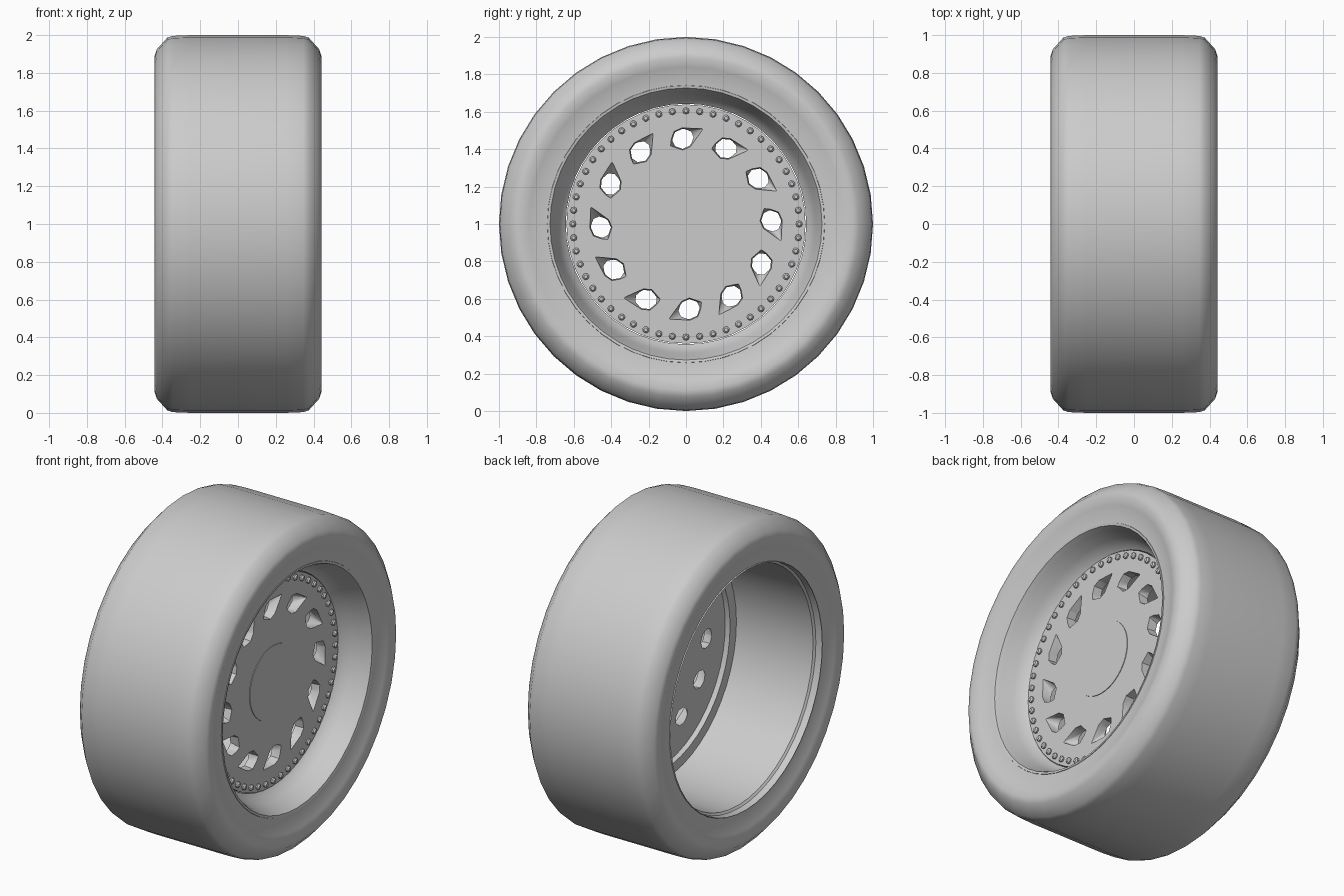
import bpy, bmesh
from math import sin, cos, pi, radians
from mathutils import Vector

if "Cube" in bpy.data.objects:
    bpy.data.objects.remove(bpy.data.objects["Cube"])

AXIS_Z = 1.0


def pt(x, r, a):
    """Point at axial position x, radius r, angle a around the axle."""
    return Vector((x, r * cos(a), AXIS_Z + r * sin(a)))


def finish(name, bm, angle=40):
    bmesh.ops.recalc_face_normals(bm, faces=bm.faces)
    me = bpy.data.meshes.new(name)
    bm.to_mesh(me)
    bm.free()
    ob = bpy.data.objects.new(name, me)
    bpy.context.collection.objects.link(ob)
    smooth(ob, angle)
    return ob


def smooth(ob, angle):
    bpy.ops.object.select_all(action='DESELECT')
    ob.select_set(True)
    bpy.context.view_layer.objects.active = ob
    bpy.ops.object.shade_smooth_by_angle(angle=radians(angle))


def revolve(name, profile, segs, angle=40):
    """Closed (x, r) profile swept around the axle."""
    bm = bmesh.new()
    rings = [[bm.verts.new(pt(x, r, 2 * pi * i / segs)) for x, r in profile]
             for i in range(segs)]
    n = len(profile)
    for i in range(segs):
        a, b = rings[i], rings[(i + 1) % segs]
        for j in range(n):
            k = (j + 1) % n
            bm.faces.new((a[j], a[k], b[k], b[j]))
    return finish(name, bm, angle)


def plug(name, x0, x1, r, segs):
    """Solid disc with flat caps."""
    bm = bmesh.new()
    rings = [[bm.verts.new(pt(x, r, 2 * pi * i / segs)) for i in range(segs)] for x in (x0, x1)]
    for ring in rings:
        bm.faces.new(ring)
    for i in range(segs):
        k = (i + 1) % segs
        bm.faces.new((rings[0][i], rings[0][k], rings[1][k], rings[1][i]))
    return finish(name, bm)


# Tire: flat tread, chamfered shoulders, sidewalls dipping gently to the bead
half = [(0.25, 1.0), (0.345, 0.996), (0.375, 0.986), (0.43, 0.925),
        (0.441, 0.89), (0.425, 0.84), (0.41, 0.79), (0.405, 0.74)]
revolve("tire", half[::-1] + [(-x, r) for x, r in half], 40)

# Rim: dished front lip, inner flange, deep open barrel at the back
revolve("rim", [(0.39, 0.748), (0.408, 0.741), (0.405, 0.727), (0.37, 0.712),
                (0.30, 0.69), (0.25, 0.665), (0.23, 0.643), (0.15, 0.643),
                (0.15, 0.705), (0.0, 0.712), (-0.36, 0.722), (-0.37, 0.735),
                (-0.412, 0.738), (-0.39, 0.748)], 48)

# Wheel face with twelve tear-drop scoops
FRONT, BACK = 0.235, 0.18
face = plug("wheel_face", BACK, FRONT, 0.639, 48)

cut = bmesh.new()
for i in range(12):
    base = radians(2.5 + 30 * i)
    c = pt(0, 0.455, base)
    out = Vector((0, cos(base), sin(base)))
    cw = Vector((0, sin(base), -cos(base)))
    vs = []
    for x, rad in ((BACK - 0.01, 0.052), (FRONT + 0.005, 0.06)):
        for k in range(8):
            t = 2 * pi * k / 8
            vs.append(cut.verts.new(c + Vector((x, 0, 0)) + rad * (out * cos(t) + cw * sin(t))))
    # sloping ramp towards the tip
    for s, o in ((0.115, 0.05), (-0.065, -0.035)):
        vs.append(cut.verts.new(c + Vector((FRONT + 0.005, 0, 0)) + cw * s + out * o))
    bmesh.ops.convex_hull(cut, input=vs)
cutter = finish("scoop_cutter", cut)
cutter.hide_render = True

mod = face.modifiers.new("scoops", 'BOOLEAN')
mod.operation = 'DIFFERENCE'
mod.solver = 'EXACT'
mod.object = cutter
bpy.context.view_layer.objects.active = face
bpy.ops.object.modifier_apply(modifier=mod.name)
bpy.data.objects.remove(cutter, do_unlink=True)
smooth(face, 40)

# Hub cap, barely proud of the wheel face
plug("hub_cap", BACK + 0.01, FRONT + 0.004, 0.225, 48)

# Ring of small bolts
bm = bmesh.new()
COUNT = 52
for i in range(COUNT):
    a = pi / 2 + 2 * pi * i / COUNT
    c = pt(0, 0.605, a)
    c.z -= AXIS_Z
    rings = []
    for x, rad in ((FRONT - 0.005, 0.018), (FRONT + 0.009, 0.018), (FRONT + 0.017, 0.010)):
        rings.append([bm.verts.new(c + pt(x, rad, a + k * pi / 4)) for k in range(8)])
    for p, q in zip(rings, rings[1:]):
        for k in range(8):
            m = (k + 1) % 8
            bm.faces.new((p[k], p[m], q[m], q[k]))
    bm.faces.new(rings[0])
    bm.faces.new(rings[-1])
finish("rim_bolts", bm, 30)
